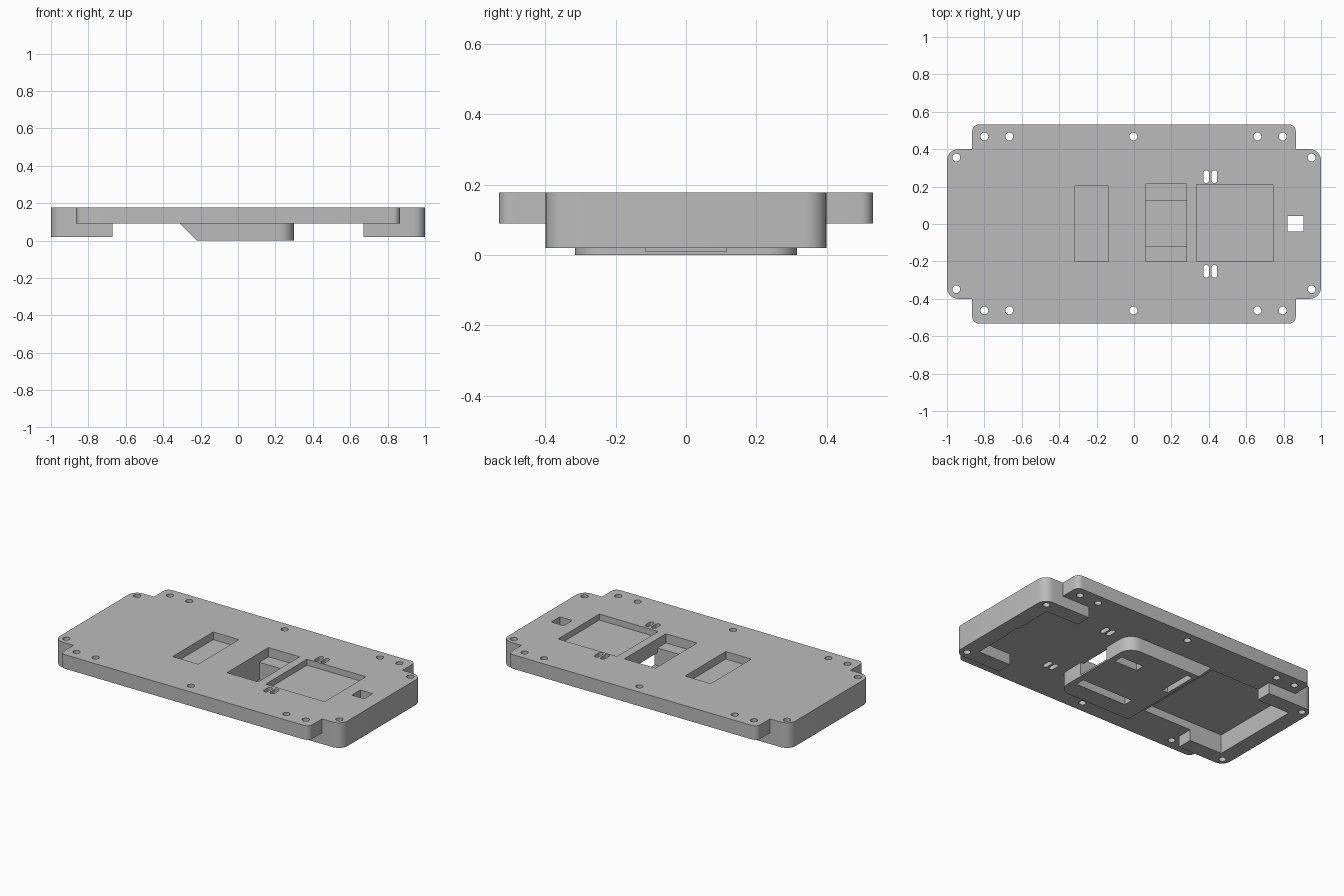
import bpy, bmesh, math

old = bpy.data.objects.get("Cube")
if old:
    bpy.data.objects.remove(old, do_unlink=True)

grey = bpy.data.materials.new("plain_grey")
grey.use_nodes = True
grey.diffuse_color = (0.5, 0.5, 0.5, 1)
grey.node_tree.nodes["Principled BSDF"].inputs["Base Color"].default_value = (0.5, 0.5, 0.5, 1)


def outline(x0, x1, y0, y1, r_left=0.0, r_right=0.0, steps=6):
    """Counter-clockwise rectangle with optional rounded left and right corners."""
    corners = [(x1, y1, -1, -1, r_right, 0), (x0, y1, 1, -1, r_left, 90),
               (x0, y0, 1, 1, r_left, 180), (x1, y0, -1, 1, r_right, 270)]
    points = []
    for x, y, sx, sy, r, start in corners:
        if r == 0:
            points.append((x, y))
            continue
        for i in range(steps + 1):
            a = math.radians(start + 90 * i / steps)
            points.append((x + sx * r + r * math.cos(a), y + sy * r + r * math.sin(a)))
    return points


def prism(name, points, z0, z1):
    bm = bmesh.new()
    low = [bm.verts.new((x, y, z0)) for x, y in points]
    high = [bm.verts.new((x, y, z1)) for x, y in points]
    bm.faces.new(low[::-1])
    bm.faces.new(high)
    n = len(points)
    for i in range(n):
        j = (i + 1) % n
        bm.faces.new((low[i], low[j], high[j], high[i]))
    mesh = bpy.data.meshes.new(name)
    bm.to_mesh(mesh)
    bm.free()
    mesh.materials.append(grey)
    obj = bpy.data.objects.new(name, mesh)
    bpy.context.collection.objects.link(obj)
    return obj


def combine(target, tool, operation):
    tool.hide_render = True
    mod = target.modifiers.new("combine", "BOOLEAN")
    mod.operation = operation
    mod.solver = "EXACT"
    mod.object = tool
    bpy.context.view_layer.objects.active = target
    bpy.ops.object.modifier_apply(modifier=mod.name)
    bpy.data.objects.remove(tool, do_unlink=True)


def cut(x0, x1, y0, y1, z0, z1, r=0.0):
    combine(plate, prism("cutter", outline(x0, x1, y0, y1, r, r), z0, z1), "DIFFERENCE")


BOTTOM, TOP = -0.05, 0.25
DECK_LOW, DECK_TOP = 0.09, 0.178

# Main body with deep ends, hollowed into a U-shaped wall at each end
plate = prism("base_plate", outline(-1, 1, -0.4, 0.4, 0.06, 0.06), 0.02, DECK_TOP)
cut(-0.67, 0.67, -0.5, 0.5, BOTTOM, DECK_LOW)
cut(-0.9, 0.9, -0.3, 0.3, BOTTOM, DECK_LOW)

# Wider side flanges
flange = prism("flange", outline(-0.865, 0.865, -0.532, 0.532, 0.035, 0.035), DECK_LOW, DECK_TOP)
combine(plate, flange, "UNION")

# Underside boss with one sloped end
boss = prism("boss", outline(-0.32, 0.3, -0.316, 0.316, 0, 0.08), 0, 0.1)
for v in boss.data.vertices:
    if v.co.x < -0.3 and v.co.z < 0.01:
        v.co.x = -0.22
combine(plate, boss, "UNION")

# Underside cavity
cut(-0.9, -0.33, -0.3, 0.3, BOTTOM, 0.14)

# Shallow top recesses
cut(-0.315, -0.137, -0.2, 0.204, 0.13, TOP)
cut(0.333, 0.743, -0.2, 0.21, 0.14, TOP)

# Stepped cable opening and its passage through the boss wall
cut(0.063, 0.28, -0.2, 0.213, 0.12, TOP)
cut(0.063, 0.28, -0.117, 0.122, 0.01, TOP)
cut(0.2, 0.34, -0.115, 0.115, 0.01, DECK_LOW)

# Slots under the boss
for side in (-1, 1):
    y = side * 0.17
    cut(-0.1 if side < 0 else 0.1, 0.26, y - 0.03, y + 0.03, BOTTOM, 0.05)
cut(-0.2, -0.16, 0.06, 0.28, BOTTOM, 0.05)

# Square through hole
cut(0.82, 0.906, -0.04, 0.044, BOTTOM, TOP)

# Screw holes and strap slots, mirrored front to back
for side in (-1, 1):
    for x, y in [(-0.95, 0.352), (0.95, 0.352), (-0.8, 0.465), (-0.667, 0.465),
                 (-0.003, 0.465), (0.66, 0.465), (0.795, 0.465)]:
        y = y * side + 0.003
        cut(x - 0.021, x + 0.021, y - 0.021, y + 0.021, BOTTOM, TOP, 0.0209)
    for x in (0.386, 0.43):
        y = side * 0.253
        cut(x - 0.015, x + 0.015, y - 0.034, y + 0.034, BOTTOM, TOP, 0.0149)

# Crisp edges with smooth rounded corners
bpy.ops.object.select_all(action="DESELECT")
plate.select_set(True)
bpy.context.view_layer.objects.active = plate
bpy.ops.object.shade_smooth_by_angle(angle=math.radians(30))
